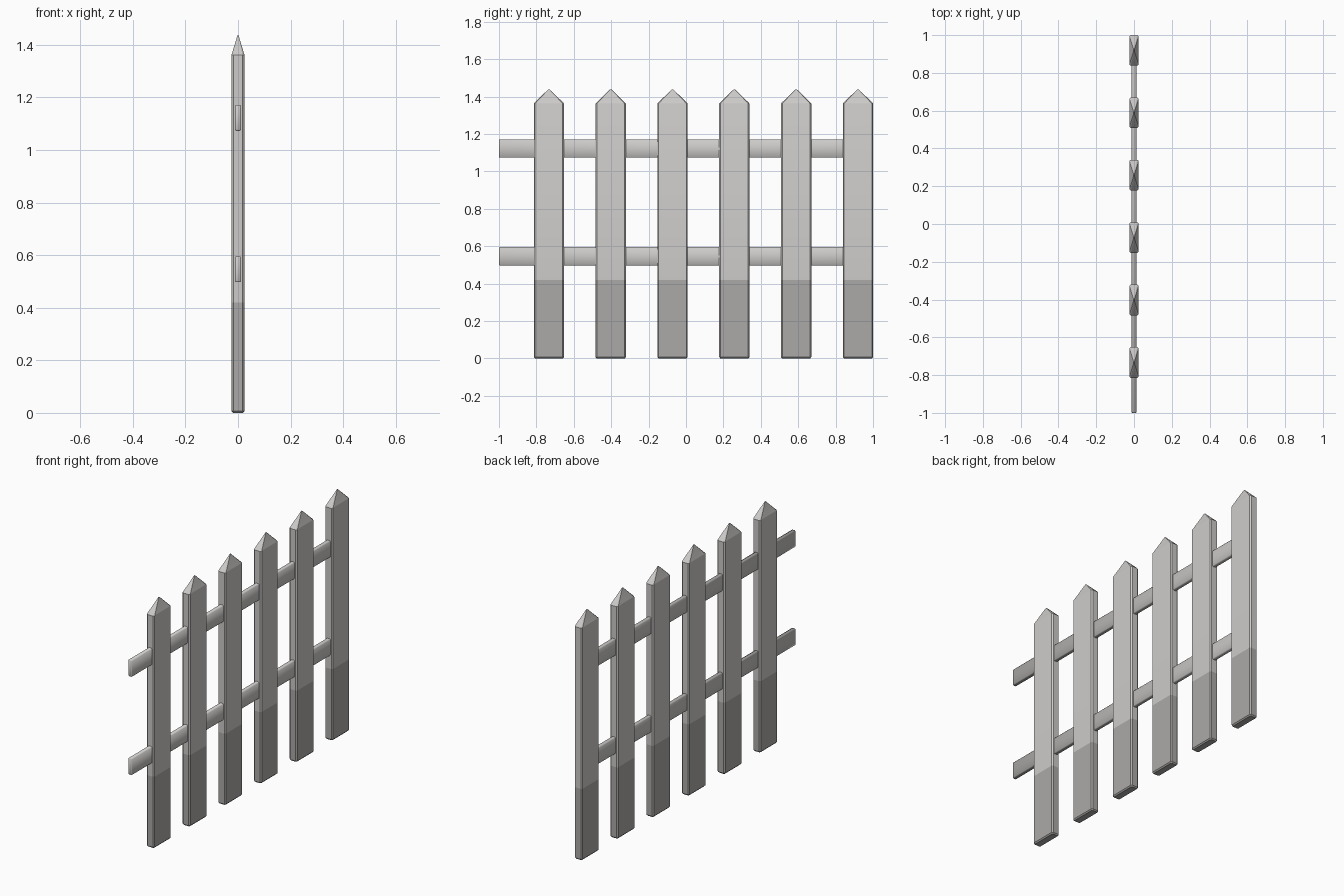
import bpy, bmesh, math

if "Cube" in bpy.data.objects:
    bpy.data.objects.remove(bpy.data.objects["Cube"])

def material(name, rgb):
    m = bpy.data.materials.new(name)
    m.diffuse_color = (*rgb, 1)
    m.use_nodes = True
    m.node_tree.nodes["Principled BSDF"].inputs["Base Color"].default_value = m.diffuse_color
    return m

PAINT = material("pale_grey_paint", (0.61, 0.60, 0.585))
WORN = material("weathered_grey_base", (0.41, 0.40, 0.39))

def finish(name, bm, mats, smooth_angle):
    bmesh.ops.recalc_face_normals(bm, faces=bm.faces)
    me = bpy.data.meshes.new(name)
    bm.to_mesh(me)
    bm.free()
    for m in mats:
        me.materials.append(m)
    ob = bpy.data.objects.new(name, me)
    bpy.context.collection.objects.link(ob)
    bpy.ops.object.select_all(action='DESELECT')
    ob.select_set(True)
    bpy.context.view_layer.objects.active = ob
    bpy.ops.object.shade_smooth_by_angle(angle=math.radians(smooth_angle))
    return ob

def outline(hx, hy, b):
    # rectangle with chamfered corners
    return [(hx, -hy + b), (hx, hy - b), (hx - b, hy), (-hx + b, hy),
            (-hx, hy - b), (-hx, -hy + b), (-hx + b, -hy), (hx - b, -hy)]

def loft(bm, rings):
    loops = [[bm.verts.new(p) for p in r] for r in rings]
    for a, b in zip(loops, loops[1:]):
        for i in range(len(a)):
            j = (i + 1) % len(a)
            bm.faces.new((a[i], a[j], b[j], b[i]))
    bm.faces.new(loops[0])
    bm.faces.new(loops[-1])

# pointed pickets, darker below the paint line
def picket(i, y):
    hx, hy, b = 0.025, 0.081, 0.007
    levels = [(0, hx - 0.006, hy - 0.006, b * 0.7), (0.007, hx, hy, b), (0.42, hx, hy, b),
              (1.362, hx, hy, b), (1.367, hx - 0.002, hy - 0.004, b),
              (1.438, 0.0015, 0.004, 0.0007)]
    bm = bmesh.new()
    loft(bm, [[(px, y + py, z) for px, py in outline(x, w, c)] for z, x, w, c in levels])
    for f in bm.faces:
        f.material_index = 1 if f.calc_center_median().z < 0.42 else 0
    finish(f"picket_{i + 1}", bm, [PAINT, WORN], 32)

for i in range(6):
    picket(i, -0.733 + 0.3305 * i)

# horizontal rails, running from the open end into the last picket
def rail(name, z):
    bm = bmesh.new()
    y0, y1, hx, hz, b = -1.0, 0.93, 0.012, 0.049, 0.004
    loft(bm, [[(px, y, z + pz) for px, pz in outline(hx - d, hz - d, b)]
              for y, d in ((y0, 0.003), (y0 + 0.003, 0), (y1, 0))])
    finish(name, bm, [PAINT], 50)

rail("lower_rail", 0.546)
rail("upper_rail", 1.122)
